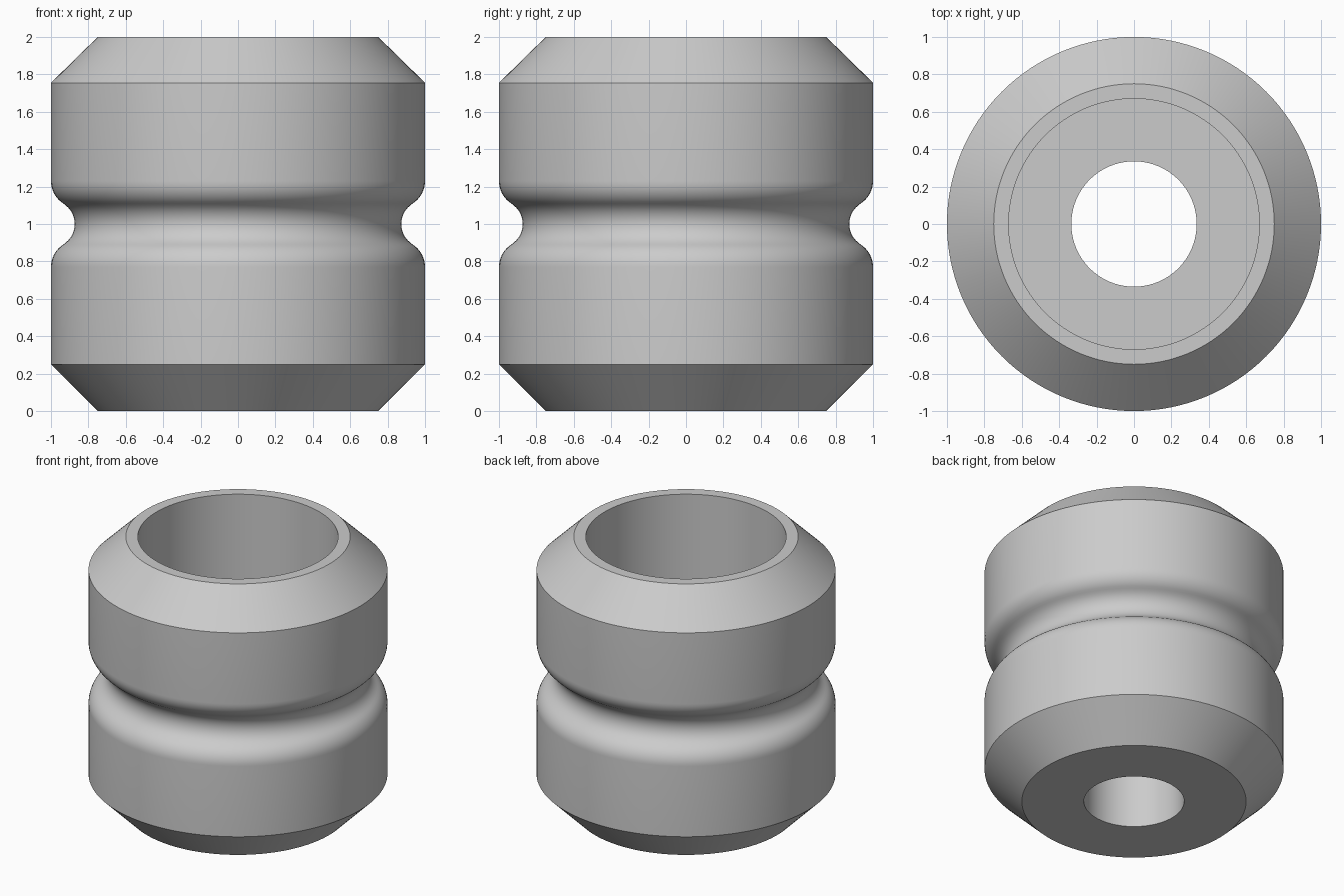
import bpy
import bmesh
from math import sin, cos, pi, atan2, radians
from mathutils import Vector

cube = bpy.data.objects.get("Cube")
if cube:
    bpy.data.objects.remove(cube, do_unlink=True)

SEGMENTS = 128
MID = 1.0            # height of the groove
GROOVE_R = 0.127     # concave arc radius
LIP_R = 0.143        # convex arc radius
LIP_RISE = 0.23      # lip centre above or below the groove


def arc(cx, cz, r, start, end, steps):
    """Points of an arc in the radius/height plane."""
    return [(cx + r * cos(start + (end - start) * i / steps),
             cz + r * sin(start + (end - start) * i / steps))
            for i in range(steps + 1)]


# Groove: rounded lip, concave channel, rounded lip
tilt = atan2(LIP_RISE, LIP_R)
lower_lip = arc(1 - LIP_R, MID - LIP_RISE, LIP_R, 0, tilt, 8)
channel = arc(1, MID, GROOVE_R, pi + tilt, pi - tilt, 16)
upper_lip = arc(1 - LIP_R, MID + LIP_RISE, LIP_R, -tilt, 0, 8)

# Closed section: outer wall with chamfers, then wide bore, floor and narrow hole
profile = [(0.335, 0), (0.75, 0), (1, 0.25)]
profile += lower_lip + channel[1:-1] + upper_lip
profile += [(1, 1.755), (0.75, 2), (0.67, 2), (0.67, 0.67), (0.335, 0.67)]

bm = bmesh.new()
verts = [bm.verts.new((r, 0, z)) for r, z in profile]
edges = [bm.edges.new((a, b)) for a, b in zip(verts, verts[1:] + verts[:1])]
bmesh.ops.spin(bm, geom=verts + edges, cent=Vector(), axis=Vector((0, 0, 1)),
               angle=2 * pi, steps=SEGMENTS, use_merge=True)
bmesh.ops.remove_doubles(bm, verts=bm.verts, dist=0.0005)
bmesh.ops.recalc_face_normals(bm, faces=bm.faces)
mesh = bpy.data.meshes.new("grooved_bushing")
bm.to_mesh(mesh)
bm.free()

bushing = bpy.data.objects.new("grooved_bushing", mesh)
bpy.context.collection.objects.link(bushing)

# Plain grey
grey = bpy.data.materials.new("plain_grey")
grey.use_nodes = True
colour = (0.6, 0.6, 0.6, 1)
grey.diffuse_color = colour
grey.node_tree.nodes["Principled BSDF"].inputs["Base Color"].default_value = colour
mesh.materials.append(grey)

# Smooth walls, crisp rims
bpy.ops.object.select_all(action="DESELECT")
bushing.select_set(True)
bpy.context.view_layer.objects.active = bushing
bpy.ops.object.shade_smooth_by_angle(angle=radians(30))
